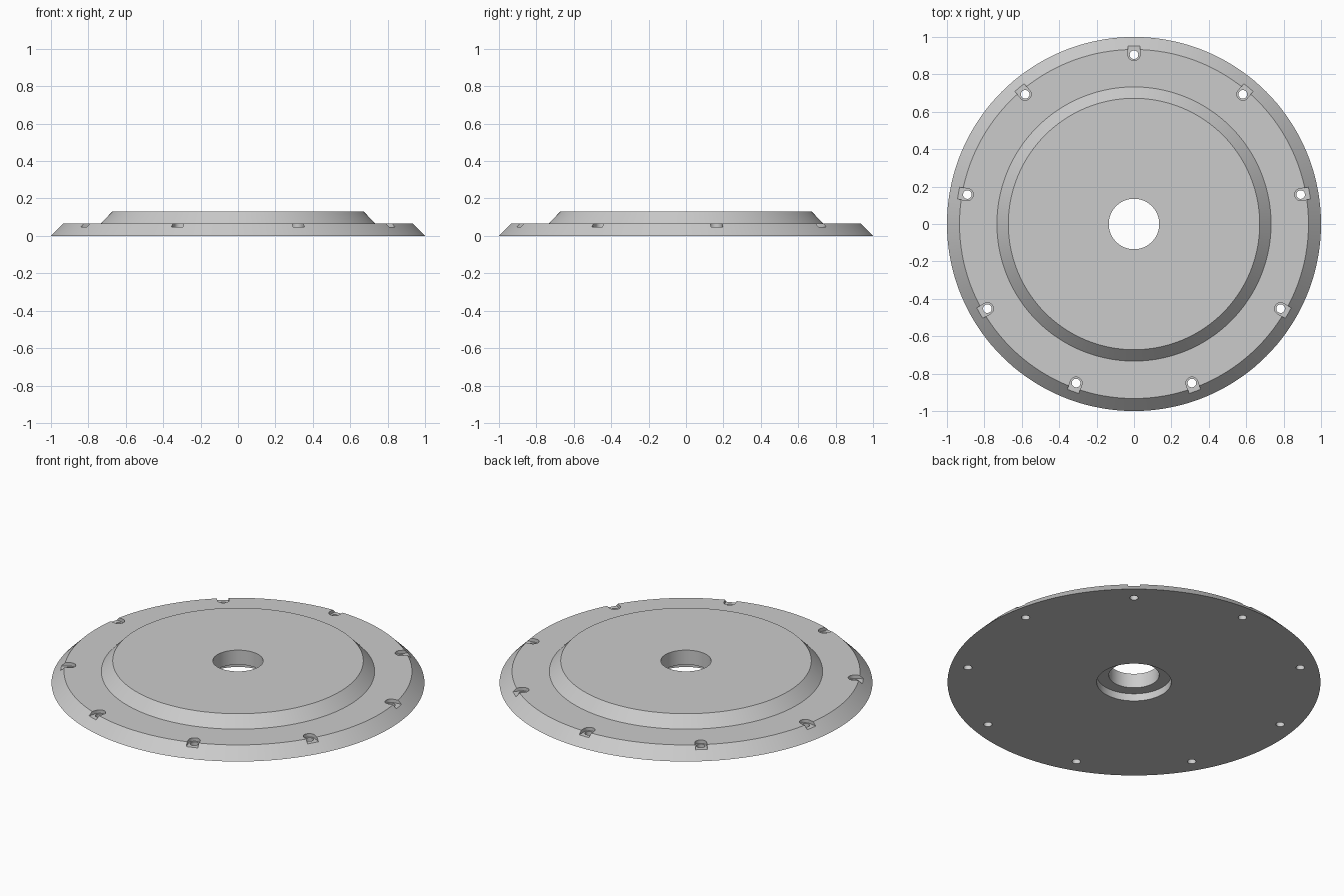
import bpy, bmesh, math
from mathutils import Matrix, Vector

cube = bpy.data.objects.get("Cube")
if cube:
    bpy.data.objects.remove(cube, do_unlink=True)

SEGMENTS = 144
HOLE_COUNT = 9
BOLT_RADIUS = 0.905    # distance of bolt holes from the axis
POCKET_FLOOR = 0.047
GREY = (0.6, 0.6, 0.6, 1)

grey = bpy.data.materials.new("plain grey")
grey.use_nodes = True
grey.diffuse_color = GREY
grey.node_tree.nodes["Principled BSDF"].inputs["Base Color"].default_value = GREY


def make_object(name, bm):
    bmesh.ops.recalc_face_normals(bm, faces=bm.faces)
    mesh = bpy.data.meshes.new(name)
    bm.to_mesh(mesh)
    bm.free()
    mesh.materials.append(grey)
    obj = bpy.data.objects.new(name, mesh)
    bpy.context.collection.objects.link(obj)
    return obj


def lathe(name, profile):
    """Revolve a closed (radius, z) profile around the z axis."""
    bm = bmesh.new()
    rings = []
    for i in range(SEGMENTS):
        a = 2 * math.pi * i / SEGMENTS
        rings.append([bm.verts.new((r * math.cos(a), r * math.sin(a), z)) for r, z in profile])
    n = len(profile)
    for i in range(SEGMENTS):
        p, q = rings[i], rings[(i + 1) % SEGMENTS]
        for j in range(n):
            k = (j + 1) % n
            bm.faces.new((p[j], q[j], q[k], p[k]))
    return make_object(name, bm)


def ring_of_prisms(name, outline, z0, z1):
    """Extrude an (x, y) outline and repeat it around the axis, starting at +y."""
    bm = bmesh.new()
    for i in range(HOLE_COUNT):
        turn = Matrix.Rotation(math.radians(90) + 2 * math.pi * i / HOLE_COUNT, 3, 'Z')
        low = [bm.verts.new(turn @ Vector((x, y, z0))) for x, y in outline]
        high = [bm.verts.new(turn @ Vector((x, y, z1))) for x, y in outline]
        bm.faces.new(low)
        bm.faces.new(high)
        for j in range(len(outline)):
            k = (j + 1) % len(outline)
            bm.faces.new((low[j], low[k], high[k], high[j]))
    obj = make_object(name, bm)
    obj.hide_render = True
    return obj


def arc(radius, start, end, steps):
    return [(BOLT_RADIUS + radius * math.cos(a), radius * math.sin(a))
            for a in (math.radians(start + (end - start) * i / steps) for i in range(steps + 1))]


# Stepped disc with a central bore and a wider recess underneath
disc = lathe("stepped_disc", [
    (0.2, 0), (1.0, 0), (0.933, 0.067), (0.733, 0.067),
    (0.672, 0.13), (0.135, 0.13), (0.135, 0.044), (0.2, 0.044)])

# Bolt pockets, rounded inside and open at the rim, then the through holes
pocket = arc(0.032, 90, 270, 16) + [(1.05, -0.032), (1.05, 0.032)]
hole = arc(0.023, 0, 360, 24)[:-1]
cutters = [ring_of_prisms("pocket_cutter", pocket, POCKET_FLOOR, 0.1),
           ring_of_prisms("hole_cutter", hole, -0.05, 0.15)]

bpy.ops.object.select_all(action='DESELECT')
bpy.context.view_layer.objects.active = disc
disc.select_set(True)
for cutter in cutters:
    mod = disc.modifiers.new(cutter.name, 'BOOLEAN')
    mod.operation = 'DIFFERENCE'
    mod.solver = 'EXACT'
    mod.object = cutter
    bpy.ops.object.modifier_apply(modifier=mod.name)
    bpy.data.objects.remove(cutter, do_unlink=True)

bpy.ops.object.shade_smooth_by_angle(angle=math.radians(30))
